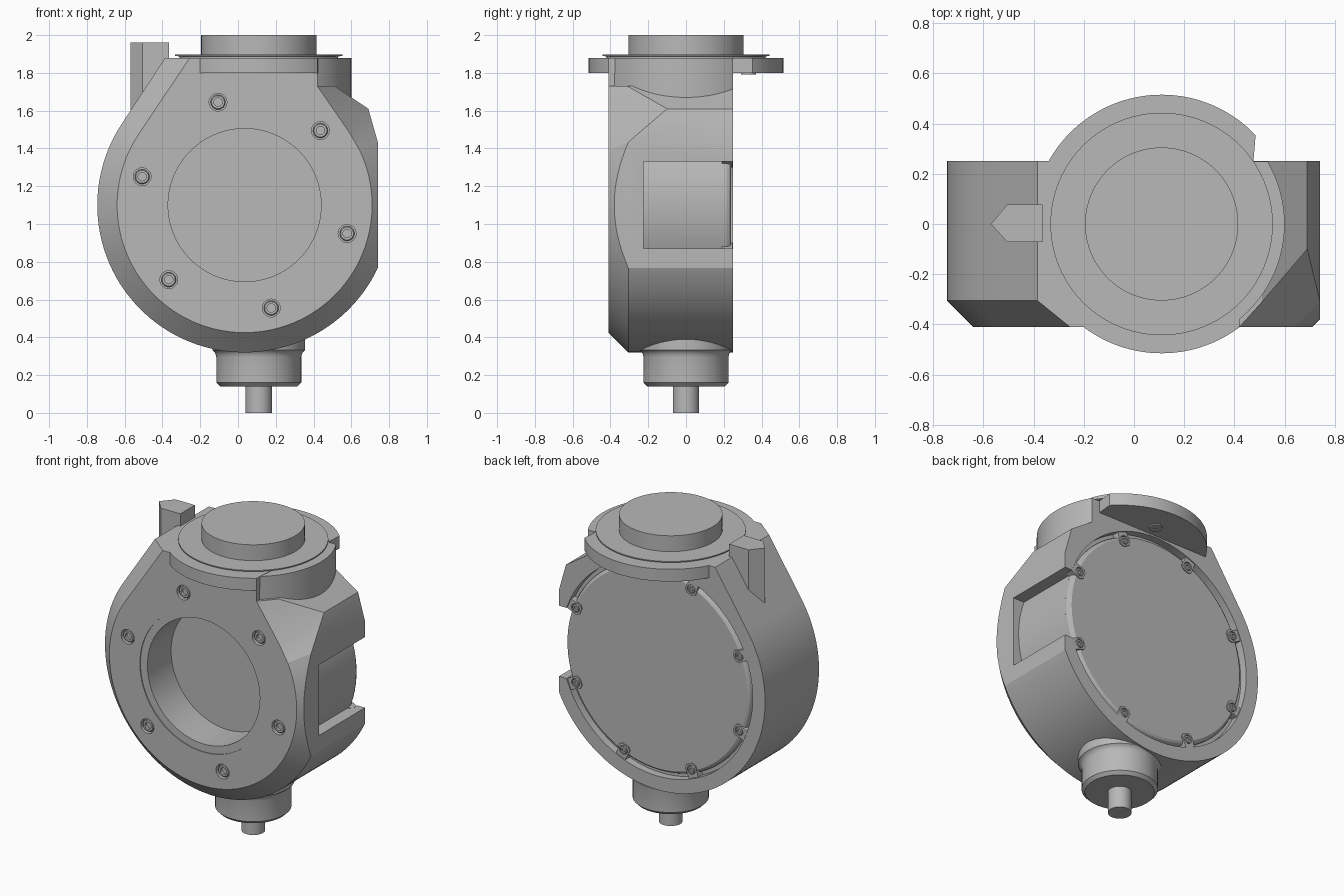
import bpy, bmesh
from math import sin, cos, pi, radians, acos, asin
from mathutils import Vector, Matrix

if "Cube" in bpy.data.objects:
    bpy.data.objects.remove(bpy.data.objects["Cube"], do_unlink=True)

grey = bpy.data.materials.new("machined_grey")
grey.use_nodes = True
grey.diffuse_color = (0.48, 0.48, 0.48, 1)
grey.node_tree.nodes["Principled BSDF"].inputs["Base Color"].default_value = (0.48, 0.48, 0.48, 1)

CX, CZ = 0.035, 1.10      # housing axis
SX = 0.11                 # vertical shaft axis
BACK, FRONT = 0.25, -0.41


def finish(name, bm):
    bmesh.ops.remove_doubles(bm, verts=bm.verts, dist=1e-5)
    bmesh.ops.recalc_face_normals(bm, faces=bm.faces)
    mesh = bpy.data.meshes.new(name)
    bm.to_mesh(mesh)
    bm.free()
    mesh.materials.append(grey)
    obj = bpy.data.objects.new(name, mesh)
    bpy.context.collection.objects.link(obj)
    return obj


def loft(name, rings):
    """Skin closed rings of points and cap both ends."""
    bm = bmesh.new()
    loops = [[bm.verts.new(p) for p in ring] for ring in rings]
    for a, b in zip(loops, loops[1:]):
        for i in range(len(a)):
            j = (i + 1) % len(a)
            bm.faces.new((a[i], a[j], b[j], b[i]))
    bm.faces.new(loops[0])
    bm.faces.new(loops[-1])
    return finish(name, bm)


def lathe(name, profile, centre, axis="Z", steps=96):
    """Revolve (radius, height) points about a vertical or front-back axis."""
    bm = bmesh.new()
    verts = [bm.verts.new((r, 0, h)) for r, h in profile]
    edges = [bm.edges.new(pair) for pair in zip(verts, verts[1:])]
    bmesh.ops.spin(bm, geom=verts + edges, axis=(0, 0, 1), cent=(0, 0, 0),
                   angle=2 * pi, steps=steps)
    if axis == "Y":
        bm.transform(Matrix.Rotation(-pi / 2, 4, "X"))
    bm.transform(Matrix.Translation(centre))
    return finish(name, bm)


def disc(name, r, low, high, centre, axis="Z", steps=96):
    return lathe(name, [(0, low), (r, low), (r, high), (0, high)], centre, axis, steps)


def clip(obj, point, normal):
    """Remove everything on the normal side of a plane."""
    bm = bmesh.new()
    bm.from_mesh(obj.data)
    bmesh.ops.bisect_plane(bm, geom=bm.verts[:] + bm.edges[:] + bm.faces[:], dist=1e-5,
                           plane_co=point, plane_no=normal, clear_outer=True)
    bmesh.ops.holes_fill(bm, edges=[e for e in bm.edges if e.is_boundary], sides=0)
    bmesh.ops.recalc_face_normals(bm, faces=bm.faces)
    bm.to_mesh(obj.data)
    bm.free()


def combine(obj, other, operation="DIFFERENCE"):
    other.hide_render = True
    mod = obj.modifiers.new("combine", "BOOLEAN")
    mod.operation, mod.object, mod.solver = operation, other, "EXACT"
    bpy.context.view_layer.objects.active = obj
    bpy.ops.object.modifier_apply(modifier=mod.name)
    bpy.data.objects.remove(other, do_unlink=True)


def polar(r, a):
    return CX + r * cos(a), CZ + r * sin(a)


# Housing: round below, tapering to a flat top, chamfered front
start, end = radians(146.5), 2 * pi + acos(0.705 / 0.78)
N = 80
angles = [start + (end - start) * i / N for i in range(N + 1)]
front = [polar(0.675, a) for a in angles]
outer = [(*polar(0.78, a), -0.305) for a in angles]
front += [polar(0.675, radians(34.7)), (0.42, 1.73), (0.42, 1.73), (0.42, 1.88), (-0.255, 1.88)]
outer += [(0.69, 1.61, -0.1), (0.51, 1.73, -0.31), (0.42, 1.73, -0.305),
          (0.42, 1.88, -0.305), (-0.385, 1.88, -0.305)]
housing = loft("housing", [[(x, FRONT, z) for x, z in front],
                           [(x, y, z) for x, z, y in outer],
                           [(x, BACK, z) for x, z, y in outer]])
clip(housing, (0.74, 0, 0), (1, 0, 0))

# Round collar merged into the housing top
collar = disc("collar", 0.49, 1.6, 1.879, (SX, 0, 0))
clip(collar, (0, BACK - 0.001, 0), (0, 1, 0))
clip(collar, (0, FRONT + 0.001, 0), (0, -1, 0))
combine(housing, collar, "UNION")

# Front bore with a shallow step, and the recess for the rear cover
axis_point = (CX, 0, CZ)
combine(housing, lathe("bore_cutter", [(0, -0.6), (0.455, -0.6), (0.455, FRONT + 0.006),
                                       (0.405, FRONT + 0.006), (0.405, -0.16), (0, -0.16)],
                       axis_point, "Y"))
combine(housing, disc("recess_cutter", 0.69, 0.2, 0.4, axis_point, "Y"))

# Side window that exposes the curved inner drum
half = asin(0.23 / 0.665)
window = [polar(0.665, -half + 2 * half * i / 16) for i in range(17)]
window += [(0.9, CZ + 0.23), (0.9, CZ - 0.23)]
combine(housing, loft("window_cutter", [[(x, y, z) for x, z in window] for y in (-0.225, 0.4)]))

# Front socket screws set in counterbores
screws = []
for k in range(6):
    x, z = polar(0.563, radians(44.5 + 60 * k))
    combine(housing, disc("counterbore_cutter", 0.047, -0.5, FRONT + 0.03, (x, 0, z), "Y", 32))
    screws.append(lathe("front_screw", [(0, -0.385), (0.022, -0.385), (0.022, -0.403),
                                        (0.034, -0.403), (0.039, -0.398), (0.039, -0.375), (0, -0.375)],
                        (x, 0, z), "Y", 24))

# Rear cover with a rounded rim
cover = lathe("rear_cover", [(0, 0.15), (0.665, 0.15), (0.665, 0.215), (0.658, 0.23),
                             (0.645, 0.238), (0, 0.238)], axis_point, "Y")

# Rear cover lugs and their screws
lugs = []
for k in range(8):
    a = radians(22.5 + 45 * k)
    x, z = polar(0.637, a)
    out, side = Vector((cos(a), 0, sin(a))), Vector((-sin(a), 0, cos(a)))
    outline = [(0.05, 0.035), (0.05, -0.035), (-0.02, -0.04), (-0.038, -0.022),
               (-0.038, 0.022), (-0.02, 0.04)]
    rings = [[Vector((x, y, z)) + out * u + side * v for u, v in outline] for y in (0.19, 0.246)]
    lug = loft("cover_lug", rings)
    combine(lug, disc("lug_cutter", 0.029, 0.232, 0.3, (x, 0, z), "Y", 24))
    lugs.append(lug)
    screws.append(lathe("rear_screw", [(0, 0.236), (0.012, 0.236), (0.012, 0.247), (0.022, 0.247),
                                       (0.024, 0.244), (0.024, 0.225), (0, 0.225)],
                        (x, 0, z), "Y", 20))

# Top flange with a cut-away side, thin washer and plug
flange = disc("top_flange", 0.515, 1.80, 1.88, (SX, 0, 0), steps=128)
clip(flange, (0.42, -0.41, 0), (0.77, -0.065, 0))
clip(flange, (-0.385, 0, 0), (-1, 0, 0))
washer = lathe("top_washer", [(0, 1.875), (0.42, 1.875), (0.42, 1.887), (0.443, 1.89),
                              (0.443, 1.897), (0, 1.897)], (SX, 0, 0))
plug = disc("top_plug", 0.305, 1.89, 2.0, (SX, 0, 0))
flange_screw = lathe("flange_screw", [(0, 1.796), (0.014, 1.796), (0.014, 1.792), (0.04, 1.792),
                                      (0.04, 1.81), (0, 1.81)], (SX, 0.33, 0), steps=24)

# Pointed indicator on the sloping shoulder
tip = [(-0.57, 0), (-0.505, -0.072), (-0.365, -0.072), (-0.365, 0.077), (-0.505, 0.077)]
pointer = loft("pointer", [[(x, y, z) for x, y in tip] for z in (1.59, 1.96)])

# Bottom neck with flared root, and the drive pin
neck = lathe("bottom_neck", [(0, 0.14), (0.205, 0.14), (0.225, 0.16), (0.225, 0.295), (0.229, 0.312),
                             (0.236, 0.324), (0.246, 0.332), (0.246, 0.39), (0, 0.39)], (SX, 0, 0))
pin = disc("drive_pin", 0.07, 0, 0.16, (SX, 0, 0), steps=48)

# Smooth round surfaces, keeping machined edges sharp
bpy.ops.object.select_all(action="DESELECT")
for part in [housing, cover, flange, washer, plug, flange_screw, pointer, neck, pin] + screws + lugs:
    part.select_set(True)
bpy.context.view_layer.objects.active = housing
bpy.ops.object.shade_smooth_by_angle(angle=radians(22))
